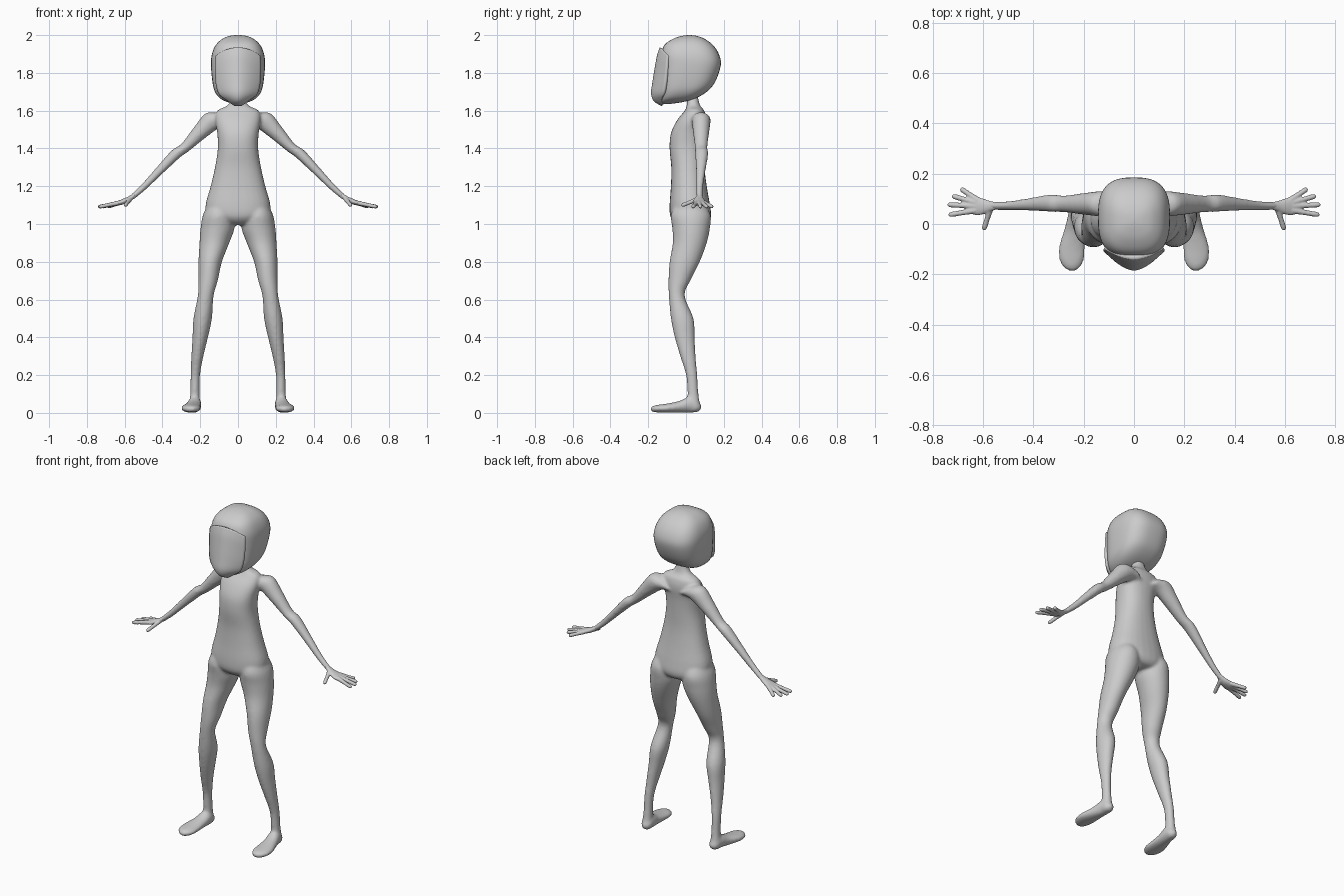
import bpy, bmesh, math
from mathutils import Vector

X, Y, Z = Vector((1, 0, 0)), Vector((0, 1, 0)), Vector((0, 0, 1))


def smooth_rows(rows, k=4):
    """Catmull-Rom interpolation between rows of numbers."""
    out = []
    for i in range(len(rows) - 1):
        p0, p1 = rows[max(i - 1, 0)], rows[i]
        p2, p3 = rows[i + 1], rows[min(i + 2, len(rows) - 1)]
        for s in range(k):
            t = s / k
            out.append([0.5 * (2 * b + (c - a) * t + (2 * a - 5 * b + 4 * c - d) * t * t
                               + (3 * b - a - 3 * c + d) * t ** 3)
                        for a, b, c, d in zip(p0, p1, p2, p3)])
    out.append(list(rows[-1]))
    return out


def loft(bm, rows, u, v, side=1, power=2.0, n=28):
    """Closed tube through rows of (x, y, z, radius along u, radius along v)."""
    rings = []
    for x, y, z, a, b in smooth_rows(rows):
        ring = []
        for i in range(n):
            t = 2 * math.pi * i / n
            c, s = math.cos(t), math.sin(t)
            c = math.copysign(abs(c) ** (2 / power), c)
            s = math.copysign(abs(s) ** (2 / power), s)
            p = Vector((x, y, z)) + u * (a * c) + v * (b * s)
            p.x *= side
            ring.append(bm.verts.new(p))
        rings.append(ring)
    for r, q in zip(rings, rings[1:]):
        for i in range(n):
            bm.faces.new((r[i], r[(i + 1) % n], q[(i + 1) % n], q[i]))
    bm.faces.new(rings[0])
    bm.faces.new(rings[-1])


def finish(bm, name):
    bmesh.ops.recalc_face_normals(bm, faces=bm.faces)
    for f in bm.faces:
        f.smooth = True
    me = bpy.data.meshes.new(name)
    bm.to_mesh(me)
    bm.free()
    ob = bpy.data.objects.new(name, me)
    bpy.context.collection.objects.link(ob)
    return ob


def fuse(ob, voxel, repeats):
    m = ob.modifiers.new("fuse", 'REMESH')
    m.mode = 'VOXEL'
    m.voxel_size = voxel
    m.use_smooth_shade = True
    s = ob.modifiers.new("soften", 'SMOOTH')
    s.factor = 0.5
    s.iterations = repeats


# Body: torso, legs, feet and arms fused into one skin
torso = [(0, .03, .995, .06, .05), (0, .03, 1.005, .10, .085), (0, .025, 1.04, .16, .108),
         (0, .02, 1.1, .172, .107), (0, .015, 1.2, .145, .095), (0, .01, 1.3, .122, .088),
         (0, .005, 1.4, .107, .092), (0, .01, 1.48, .11, .09), (0, .03, 1.55, .12, .077),
         (0, .045, 1.6, .11, .052), (0, .04, 1.625, .06, .036), (0, .035, 1.66, .036, .031),
         (0, .03, 1.7, .034, .03)]
leg = [(.10, .02, 1.12, .05, .07), (.105, .025, 1.05, .08, .105), (.108, .027, .98, .09, .1),
       (.125, .02, .9, .079, .09), (.147, -.007, .8, .062, .08), (.158, -.035, .7, .051, .058),
       (.171, -.049, .62, .042, .042), (.187, -.02, .5, .049, .06), (.2, -.007, .4, .041, .053),
       (.215, .01, .3, .032, .041), (.226, .03, .2, .025, .03), (.228, .037, .1, .025, .029),
       (.23, .04, .04, .03, .035), (.23, .04, .01, .025, .03)]
foot = [(.228, .08, .03, .012, .012), (.228, .06, .034, .03, .03), (.23, .02, .044, .036, .043),
        (.238, -.03, .033, .042, .032), (.247, -.09, .026, .052, .025),
        (.248, -.14, .023, .05, .021), (.247, -.172, .021, .034, .017),
        (.246, -.187, .02, .012, .009)]
arm = [(.06, .075, 1.55, .05, .045), (.13, .08, 1.55, .055, .05), (.2, .08, 1.487, .042, .043),
       (.28, .08, 1.405, .028, .033), (.33, .083, 1.37, .029, .035), (.42, .078, 1.278, .023, .025),
       (.5, .073, 1.195, .018, .018), (.56, .072, 1.142, .015, .016), (.58, .072, 1.13, .013, .014)]
bm = bmesh.new()
loft(bm, torso, X, Y, power=2.3)
for side in (1, -1):
    loft(bm, leg, X, Y, side)
    loft(bm, foot, X, Z, side)
    loft(bm, arm, Vector((.72, 0, .69)), Y, side)
fuse(finish(bm, "body"), .008, 8)

# Hands: palm, four fingers and a thumb
palm = [(.545, .072, 1.153, .013, .014), (.58, .07, 1.13, .024, .016), (.61, .07, 1.118, .034, .015),
        (.635, .072, 1.11, .036, .012), (.65, .072, 1.106, .025, .008)]
fingers = [((.62, .094, 1.114), (.69, .141, 1.09)), ((.63, .085, 1.112), (.724, .112, 1.09)),
           ((.63, .071, 1.112), (.742, .077, 1.09)), ((.63, .054, 1.112), (.738, .036, 1.09)),
           ((.57, .065, 1.133), (.598, -.024, 1.097))]
for side, label in ((1, "left"), (-1, "right")):
    bm = bmesh.new()
    loft(bm, palm, Y, Z, side)
    for a, b in fingers:
        a, b = Vector(a), Vector(b)
        d = (b - a).normalized()
        u = d.cross(Z).normalized()
        rows = [(*a.lerp(b, t), r, r) for t, r in
                ((0, .013), (.5, .0105), (.85, .0105), (.96, .008), (1, .004))]
        loft(bm, rows, u, u.cross(d), side, n=14)
    fuse(finish(bm, label + "_hand"), .004, 3)

# Helmet: rounded-square rings stacked from chin to crown (z, half width, front, back)
helmet = [(1.635, .02, -.13, -.09), (1.645, .055, -.135, -.02), (1.665, .095, -.135, .05),
          (1.70, .122, -.135, .11), (1.75, .135, -.135, .153), (1.84, .143, -.132, .184),
          (1.90, .138, -.131, .174), (1.95, .116, -.112, .14), (1.982, .08, -.065, .095),
          (1.996, .042, -.02, .055), (2.0, .008, .01, .025)]
bm = bmesh.new()
loft(bm, [(0, (f + b) / 2, z, w, (b - f) / 2) for z, w, f, b in helmet], X, Y, power=2.8, n=48)
finish(bm, "helmet")

# Visor: curved face plate with a forward ridge (z, half width, front, side edge)
visor = [(1.626, .02, -.132, -.126), (1.65, .055, -.17, -.13), (1.69, .1, -.185, -.12),
         (1.75, .117, -.178, -.112), (1.83, .122, -.165, -.105), (1.89, .122, -.154, -.102),
         (1.935, .12, -.14, -.098)]
bm = bmesh.new()
cols = 24
grid = []
for z, w, f, s in smooth_rows(visor):
    row = []
    for i in range(cols + 1):
        u = 2 * i / cols - 1
        drop = .045 * u * u * max(0, (z - 1.66) / .275)
        row.append(bm.verts.new((w * u, f + (s - f) * abs(u) ** 1.8, z - drop)))
    grid.append(row)
for r, q in zip(grid, grid[1:]):
    for i in range(cols):
        bm.faces.new((r[i], r[i + 1], q[i + 1], q[i]))
ob = finish(bm, "visor")
if ob.data.polygons[len(ob.data.polygons) // 2].normal.y > 0:
    ob.data.flip_normals()
m = ob.modifiers.new("thickness", 'SOLIDIFY')
m.thickness = .02
m.offset = -1
bpy.context.view_layer.objects.active = ob
ob.select_set(True)
bpy.ops.object.shade_smooth_by_angle(angle=math.radians(40))
